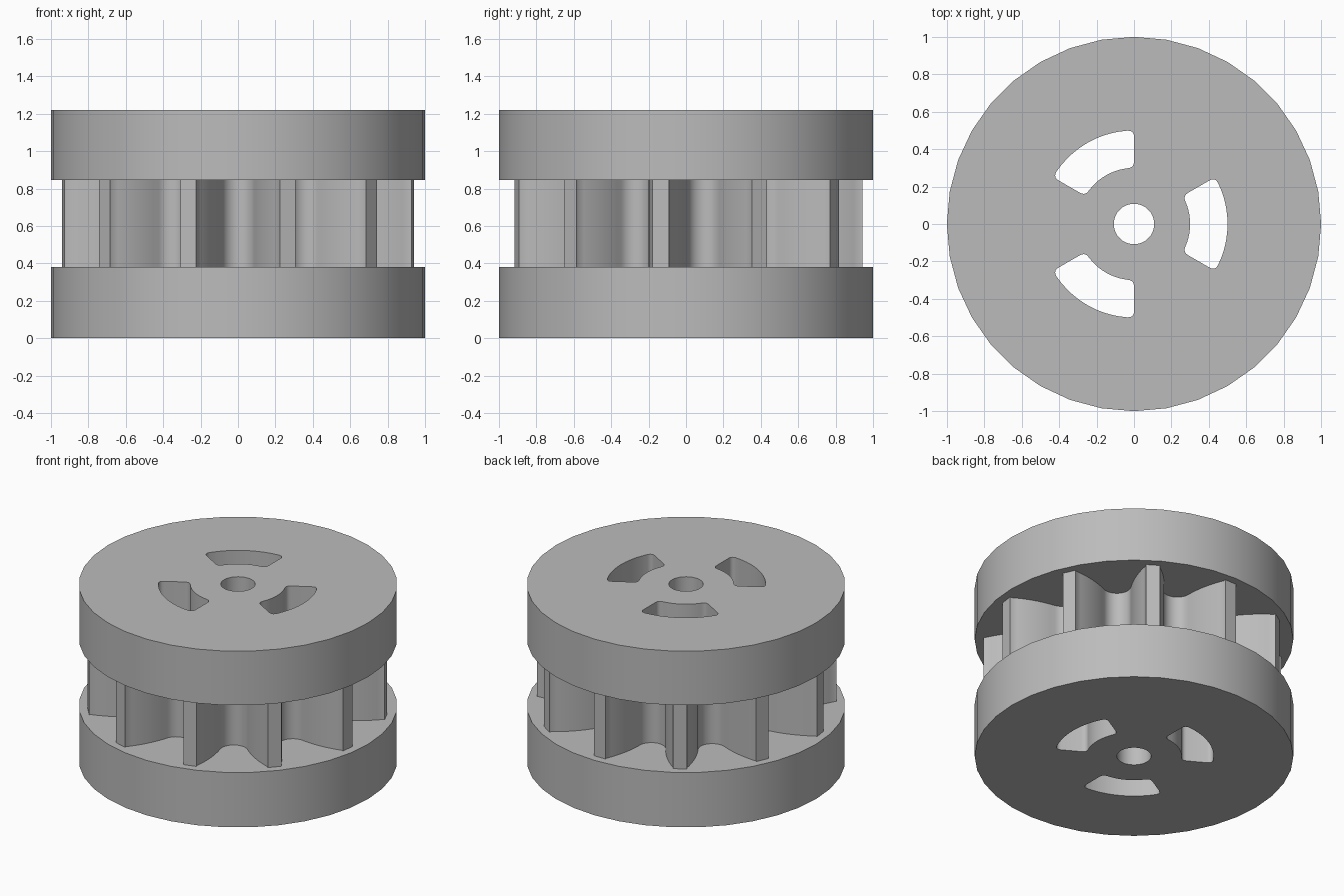
import bpy, bmesh, math
from mathutils import Vector

cube = bpy.data.objects.get("Cube")
if cube:
    bpy.data.objects.remove(cube, do_unlink=True)

TEETH = 11
grey = bpy.data.materials.new("plain_grey")
grey.use_nodes = True
COLOUR = (0.5, 0.5, 0.5, 1)
grey.diffuse_color = COLOUR
grey.node_tree.nodes["Principled BSDF"].inputs["Base Color"].default_value = COLOUR


def polar(r, degrees):
    a = math.radians(degrees)
    return Vector((r * math.cos(a), r * math.sin(a)))


def bezier(a, b, c, steps):
    """Points of a quadratic curve from a to c, pulled towards b."""
    return [a.lerp(b, i / steps).lerp(b.lerp(c, i / steps), i / steps)
            for i in range(steps + 1)]


def circle(r, count):
    return [polar(r, 360 * i / count) for i in range(count)]


def slot(middle, inner=0.3, outer=0.5, half=30, fillet=0.035):
    """Curved slot with radial ends and rounded corners."""
    points = []
    for r, s, inward in ((outer, 1, -1), (inner, -1, 1)):
        trim = half - math.degrees(fillet / r)
        side = r + inward * fillet
        points += bezier(polar(side, middle - s * half), polar(r, middle - s * half),
                         polar(r, middle - s * trim), 5)
        points += [polar(r, middle + s * trim * k / 5) for k in range(-4, 5)]
        points += bezier(polar(r, middle + s * trim), polar(r, middle + s * half),
                         polar(side, middle + s * half), 5)
    return points


def gear():
    """Toothed outline: rounded pocket, bowed flank and narrow flat tip."""
    pocket = [Vector((0.089 * math.sin(math.radians(a)),
                      0.679 - 0.089 * math.cos(math.radians(a))))
              for a in range(0, 73, 9)]
    flank = bezier(pocket[-1], Vector((0.127, 0.79)), Vector((0.222, 0.906)), 8)[1:]
    half = pocket + flank + [polar(0.945, 90 - 13.7)]
    valley = [Vector((-p.x, p.y)) for p in reversed(half[1:])] + half
    points = []
    for i in range(TEETH):
        turn = math.radians(360 * (i + 0.5) / TEETH)
        c, s = math.cos(turn), math.sin(turn)
        points += [Vector((p.x * c + p.y * s, p.y * c - p.x * s)) for p in valley]
    return points


def plate(name, outline, bottom, top):
    """Extrude an outline pierced by the bore and the three slots."""
    bm = bmesh.new()
    for loop in [outline, circle(0.108, 32)] + [slot(120 * i) for i in range(3)]:
        verts = [bm.verts.new((p.x, p.y, bottom)) for p in loop]
        for i, v in enumerate(verts):
            bm.edges.new((verts[i - 1], v))
    bmesh.ops.triangle_fill(bm, edges=bm.edges[:], use_beauty=True, use_dissolve=False)
    raised = bmesh.ops.extrude_face_region(bm, geom=bm.faces[:], use_keep_orig=True)
    bmesh.ops.translate(bm, vec=(0, 0, top - bottom),
                        verts=[g for g in raised["geom"] if isinstance(g, bmesh.types.BMVert)])
    bmesh.ops.recalc_face_normals(bm, faces=bm.faces[:])
    mesh = bpy.data.meshes.new(name)
    bm.to_mesh(mesh)
    bm.free()
    mesh.materials.append(grey)
    obj = bpy.data.objects.new(name, mesh)
    bpy.context.collection.objects.link(obj)
    bpy.ops.object.select_all(action="DESELECT")
    obj.select_set(True)
    bpy.context.view_layer.objects.active = obj
    bpy.ops.object.shade_smooth_by_angle(angle=math.radians(30))


# Two flanges with the toothed wheel between them
plate("lower_flange", circle(1, 36), 0, 0.38)
plate("toothed_wheel", gear(), 0.38, 0.845)
plate("upper_flange", circle(1, 36), 0.845, 1.22)
